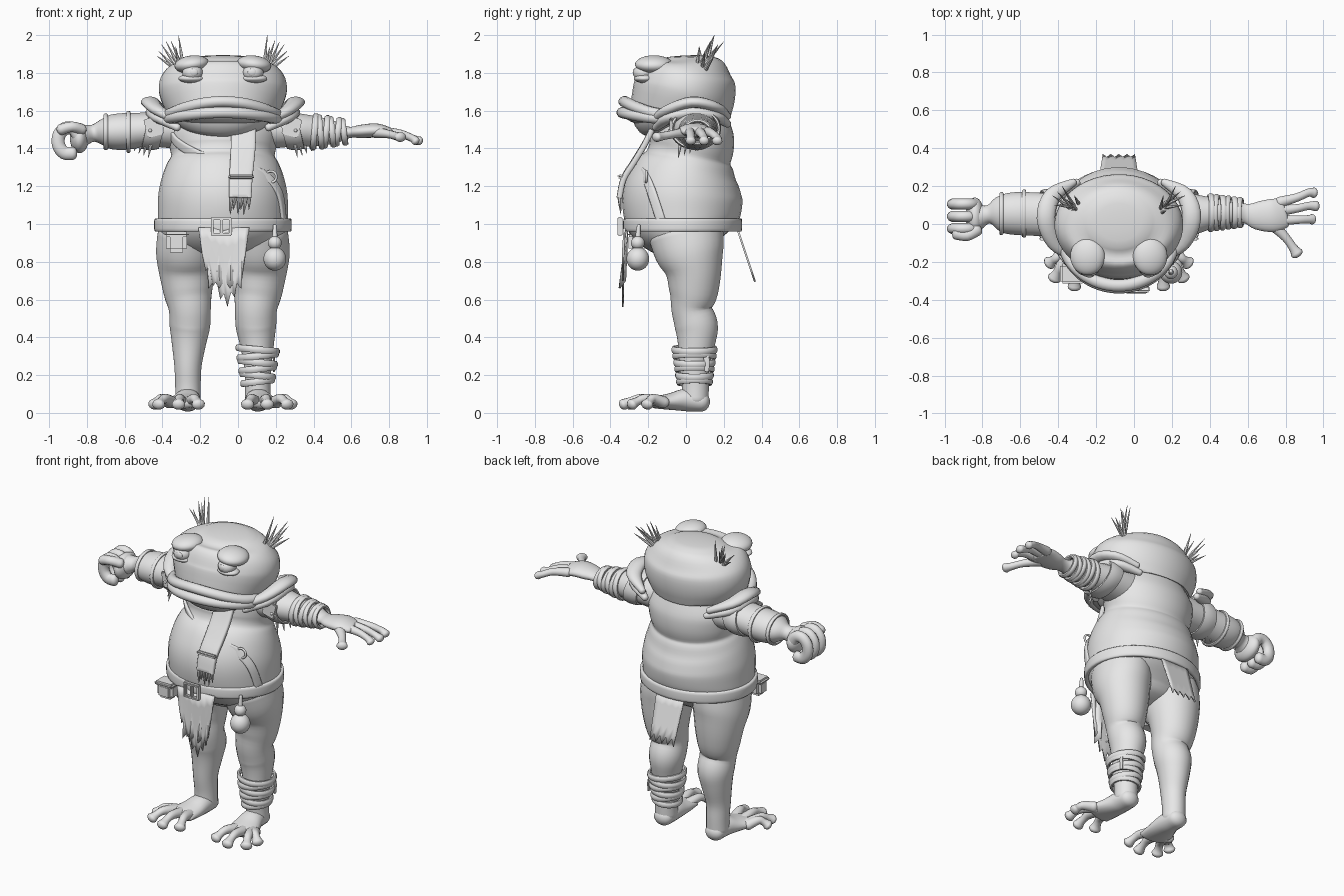
import bpy, bmesh, math, random
from mathutils import Vector

if "Cube" in bpy.data.objects:
    bpy.data.objects.remove(bpy.data.objects["Cube"])

random.seed(4)
CX = -0.08                      # body centre line
grey = bpy.data.materials.new("plain grey")
grey.diffuse_color = (0.8, 0.8, 0.8, 1)
grey.use_nodes = True
grey.node_tree.nodes["Principled BSDF"].inputs["Base Color"].default_value = grey.diffuse_color
radial = lambda p: Vector((p.x - CX, (p.y + 0.02), 0))


def finish(name, bm, angle=50):
    bmesh.ops.recalc_face_normals(bm, faces=bm.faces)
    me = bpy.data.meshes.new(name)
    bm.to_mesh(me)
    bm.free()
    me.materials.append(grey)
    for f in me.polygons:
        f.use_smooth = True
    me.set_sharp_from_angle(angle=math.radians(angle))
    ob = bpy.data.objects.new(name, me)
    bpy.context.collection.objects.link(ob)
    return ob


def smooth_path(pts, closed, steps):
    """Catmull-Rom through (x, y, z, width radius, depth radius)."""
    n, out = len(pts), []
    P = lambda i: Vector(pts[i % n] if closed else pts[max(0, min(n - 1, i))])
    for i in range(n if closed else n - 1):
        a, b, c, d = P(i - 1), P(i), P(i + 1), P(i + 2)
        for k in range(steps):
            t = k / steps
            out.append(0.5 * (2 * b + (c - a) * t + (2 * a - 5 * b + 4 * c - d) * t * t
                              + (3 * b - a - 3 * c + d) * t ** 3))
    if not closed:
        out.append(P(n - 1))
    return out


def tube(name, pts, ref=(0, 0, 1), n=16, cap=0.8, closed=False, boxy=1.0, steps=4):
    path = smooth_path(pts, closed, steps)
    m, rings = len(path), []
    for i, q in enumerate(path):
        c = Vector(q[:3])
        nxt = path[(i + 1) % m] if closed else path[min(i + 1, m - 1)]
        t = (Vector(nxt[:3]) - Vector(path[i - 1 if closed else max(i - 1, 0)][:3])).normalized()
        r = ref(c) if callable(ref) else Vector(ref)
        side = t.cross(r).normalized()
        rings.append((c, side, side.cross(t).normalized(), q[3], q[4], t))
    if not closed and cap > 0:  # rounded ends
        def dome(R, sgn):
            c, s, u, a, b, t = R
            return [(c + t * sgn * cap * min(a, b) * math.sin(w), s, u, a * math.cos(w), b * math.cos(w), t)
                    for w in (0.45, 0.85, 1.2, 1.45)]
        rings = dome(rings[0], -1)[::-1] + rings + dome(rings[-1], 1)
    bm = bmesh.new()
    loops = []
    sp = lambda v: math.copysign(abs(v) ** boxy, v)
    for c, s, u, a, b, t in rings:
        loops.append([bm.verts.new(c + s * a * sp(math.cos(w)) + u * b * sp(math.sin(w)))
                      for w in (2 * math.pi * (k + 0.5) / n for k in range(n))])
    for i in range(len(loops) if closed else len(loops) - 1):
        A, B = loops[i], loops[(i + 1) % len(loops)]
        for k in range(n):
            bm.faces.new((A[k], A[(k + 1) % n], B[(k + 1) % n], B[k]))
    if not closed:
        bm.faces.new(loops[0])
        bm.faces.new(loops[-1])
    return finish(name, bm)


def blob(name, loc, size, tilt=0):
    bm = bmesh.new()
    bmesh.ops.create_uvsphere(bm, u_segments=28, v_segments=18, radius=1)
    ob = finish(name, bm)
    ob.location, ob.scale, ob.rotation_euler = loc, size, (0, tilt, 0)
    return ob


def box(name, loc, size, bevel=0.008, rot=(0, 0, 0)):
    bm = bmesh.new()
    bmesh.ops.create_cube(bm, size=1)
    bmesh.ops.scale(bm, vec=size, verts=bm.verts)
    bmesh.ops.bevel(bm, geom=bm.edges[:], offset=bevel, segments=2, affect='EDGES')
    ob = finish(name, bm, 30)
    ob.location, ob.rotation_euler = loc, rot
    return ob


def spike(name, a, b, r):
    d = [Vector(a).lerp(Vector(b), t) for t in (0, 0.5, 1)]
    return tube(name, [(*d[0], r, r), (*d[1], r * .7, r * .7), (*d[2], .001, .001)],
                ref=(0.2, 1, 0.1), n=6, cap=0, steps=1)


def ring_x(name, x, y, z, ry, rz, w, t, slant=0.0):
    tube(name, [(x + slant * math.sin(a), y + ry * math.cos(a), z + rz * math.sin(a), t, w)
                for a in (k * math.pi / 6 for k in range(12))], ref=(1, 0, 0), n=8, closed=True, steps=3)


def cloth(name, x0, x1, top, lows, thick=0.01):
    """Ragged hanging sheet: top and lows are (y, z)."""
    bm, n = bmesh.new(), len(lows)
    cols = []
    for i, (y, z) in enumerate(lows):
        x = x0 + (x1 - x0) * i / (n - 1)
        T, B = Vector((x, *top)), Vector((x * 0.85 + 0.15 * (x0 + x1) / 2, y, z))
        cols.append([bm.verts.new(T.lerp(B, k / 4)) for k in range(5)])
    for A, B in zip(cols, cols[1:]):
        for k in range(4):
            bm.faces.new((A[k], B[k], B[k + 1], A[k + 1]))
    m = finish(name, bm).modifiers.new("thickness", 'SOLIDIFY')
    m.thickness, m.offset = thick, 0


# torso: z, front y, back y, half width
TORSO = [(.86, -.15, .15, .24), (.92, -.24, .22, .32), (.99, -.31, .275, .342), (1.07, -.335, .295, .345),
         (1.16, -.335, .3, .342), (1.25, -.295, .285, .322), (1.32, -.24, .26, .295), (1.36, -.205, .24, .275),
         (1.42, -.195, .255, .285), (1.5, -.18, .25, .29), (1.58, -.14, .22, .25)]
tube("torso", [(CX, (f + b) / 2, z, w, (b - f) / 2) for z, f, b, w in TORSO], ref=(0, 1, 0), n=40, cap=.35)


def on_torso(deg, z, lift=1.015):
    for A, B in zip(TORSO, TORSO[1:]):
        if A[0] <= z <= B[0]:
            _, f, b, w = Vector(A).lerp(Vector(B), (z - A[0]) / (B[0] - A[0]))
    a = math.radians(deg)
    return CX + w * lift * math.sin(a), (f + b) / 2 - (b - f) / 2 * lift * math.cos(a), z


# head, jaw and lips
HEAD = [(1.53, -.22, .18, .23), (1.58, -.29, .225, .29), (1.65, -.29, .25, .325), (1.72, -.275, .265, .34),
        (1.79, -.25, .255, .322), (1.845, -.2, .22, .265), (1.875, -.14, .16, .18)]
tube("head", [(CX, (f + b) / 2, z, w, (b - f) / 2) for z, f, b, w in HEAD], ref=(0, 1, 0), n=40, cap=.12)
blob("jaw", (CX, -.18, 1.585), (.27, .15, .065))
for name, z, drop, out, r in (("upper_lip", 1.648, .075, .275, .03), ("lower_lip", 1.59, .035, .285, .03)):
    tube(name, [(CX + .3 * math.sin(a), -.05 - out * math.cos(a), z - drop * math.sin(a) ** 2, r * 1.1, r)
                for a in (math.radians(d) for d in range(-80, 81, 20))], n=12)

# straps, belt and buckle
tube("belt", [(*on_torso(d, .995, 1.025), .036, .014) for d in range(0, 360, 15)],
     ref=radial, closed=True, boxy=.5, n=12, steps=2)
tube("chest_strap", [(*on_torso(d, z), .026, .01) for d, z in
                     ((-85, 1.52), (-60, 1.44), (-30, 1.37), (0, 1.325), (25, 1.29), (45, 1.25), (60, 1.16), (68, 1.02))],
     ref=radial, boxy=.5, n=12)
for dx, dz, w, h in ((0, .042, .11, .015), (0, -.042, .11, .015), (-.048, 0, .015, .09), (.048, 0, .015, .09),
                     (0, 0, .015, .09)):
    box("buckle_bar", (-.088 + dx, -.35, .987 + dz), (w, .025, h), .004)
p = on_torso(48, 1.25, 1.06)
tube("strap_ring", [(p[0] + .03 * math.cos(a), p[1], p[2] + .03 * math.sin(a), .007, .007)
                    for a in (k * math.pi / 4 for k in range(8))], ref=(0, 1, 0), closed=True, n=8)

# hanging sash with tassels
tube("sash", [(.03, -.18, 1.5, .066, .016), (.028, -.22, 1.42, .066, .016), (.022, -.275, 1.33, .064, .016),
              (.015, -.33, 1.24, .062, .016), (.012, -.352, 1.14, .06, .016)], ref=(0, 1, 0), boxy=.4, cap=.2)
box("sash_fold", (.016, -.345, 1.25), (.135, .035, .022), rot=(-.3, 0, 0))
for i in range(6):
    x = -.035 + .019 * i
    spike("sash_tassel", (x, -.352, 1.14), (x + random.uniform(-.012, .012), -.345, 1.05 + .025 * (i % 2)), .011)

# loin cloths
lows = [.84, .75, .78, .67, .7, .6, .63, .56, .64, .61, .73, .7, .85]
cloth("front_cloth", -.21, .06, (-.325, .98), [(-.335, z) for z in lows])
cloth("front_under_cloth", -.17, .03, (-.31, .98), [(-.352 + .03 * (i % 2), .66 + .04 * (i % 2)) for i in range(7)])
cloth("rear_cloth", -.18, .02, (.27, .98), [(.365 - .015 * (i % 2), .695 + .045 * (i % 2)) for i in range(9)])

# pouch and gourd
box("pouch", (-.325, -.26, .9), (.11, .09, .1), .02)
box("pouch_lid", (-.325, -.262, .945), (.13, .105, .03), .012)
blob("gourd_base", (.195, -.255, .815), (.06, .06, .062))
blob("gourd_top", (.195, -.255, .9), (.036, .036, .036))
tube("gourd_neck", [(.195, -.255, .92, .016, .016), (.195, -.25, .99, .01, .01)], ref=(0, 1, 0), n=10)

for s, side in ((-1, "right"), (1, "left")):
    X = lambda d: CX + s * d
    # eyes and brows
    blob(side + "_brow", (X(.165), -.17, 1.845), (.092, .1, .047), s * .12)
    blob(side + "_eyeball", (X(.16), -.225, 1.8), (.055, .055, .045))
    blob(side + "_lower_lid", (X(.165), -.22, 1.77), (.07, .055, .024))
    blob(side + "_pupil", (X(.155), -.272, 1.803), (.024, .01, .02))
    # crest bristles
    for d, y, z in ((.34, .1, 1.915), (.325, .17, 1.95), (.3, .2, 1.965), (.275, .13, 1.97), (.235, .15, 2.0),
                    (.25, .07, 1.94), (.35, .15, 1.89)):
        spike(side + "_bristle", (X(.2 + random.uniform(0, .03)), random.uniform(.05, .1), 1.8), (X(d), y, z), .012)
    # shoulder collar rolls
    tube(side + "_collar", [(X(.25), -.17, 1.55, .02, .02), (X(.34), -.1, 1.6, .04, .028), (X(.385), .03, 1.645, .05, .03),
                            (X(.35), .15, 1.62, .045, .028), (X(.24), .22, 1.57, .02, .02)], n=14)
    tube(side + "_collar_lower", [(X(.24), -.16, 1.51, .02, .02), (X(.33), -.09, 1.56, .045, .03),
                                  (X(.355), .03, 1.59, .055, .035), (X(.33), .15, 1.57, .045, .03),
                                  (X(.22), .22, 1.53, .02, .02)], n=14)
    # shoulder guard plates and fringe
    ring_x(side + "_shoulder_guard", X(.36), .05, 1.505, .125, .102, .05, .012, s * -.025)
    box(side + "_guard_plate", (X(.365), -.078, 1.515), (.09, .018, .1), .006, (0, s * .25, 0))
    for dx, dz in ((-.02, .025), (.02, -.02)):
        blob(side + "_guard_rivet", (X(.365 + dx), -.088, 1.515 + dz), (.009, .007, .009))
    for i in range(5):
        d = .38 + .025 * i
        spike(side + "_arm_fringe", (X(d), -.03 + .03 * i, 1.43), (X(d + .015), -.04 + .03 * i, 1.35 + .012 * i), .01)
    # legs
    tube(side + "_leg", [(X(.18), .0, .95, .165, .2), (X(.19), .02, .85, .165, .185), (X(.19), .04, .75, .15, .15),
                         (X(.185), .04, .64, .13, .13), (X(.175), .03, .55, .112, .108), (X(.175), .055, .46, .108, .115),
                         (X(.18), .055, .37, .092, .1), (X(.185), .045, .25, .073, .08), (X(.185), .05, .15, .068, .072),
                         (X(.185), .05, .07, .068, .07)], ref=(0, 1, 0), n=24, cap=.5)
    # feet and toes
    tube(side + "_foot", [(X(.185), .085, .058, .06, .052), (X(.187), .0, .068, .07, .06), (X(.2), -.08, .06, .085, .045),
                          (X(.22), -.16, .055, .1, .032)], n=20)
    for d, y in ((.365, -.205), (.34, -.285), (.235, -.33), (.13, -.3)):
        d0 = .22 + (d - .23) * .45
        tube(side + "_toe", [(X(d0), -.12, .055, .04, .032), (X((d + d0) / 2), (y - .14) / 2, .075, .027, .026),
                             (X(d * .8 + d0 * .2), y * .8 - .028, .062, .024, .022), (X(d), y, .045, .036, .03)], n=12)

# left arm with open hand
tube("left_arm", [(.1, .05, 1.5, .12, .11), (.28, .05, 1.5, .115, .092), (.42, .06, 1.49, .08, .078),
                  (.52, .06, 1.485, .065, .058), (.59, .055, 1.485, .052, .03), (.65, .045, 1.49, .075, .035),
                  (.73, .045, 1.495, .088, .038), (.79, .06, 1.487, .08, .028)], n=24, cap=.6)
for y0, x1, y1 in ((.115, .95, .165), (.07, .96, .095), (.02, .94, .025)):
    tube("left_finger", [(.77, y0, 1.488, .03, .028), (.86, (y0 + y1) / 2, 1.478, .023, .022),
                         (.92, y1, 1.455, .022, .02), (x1, y1, 1.44, .028, .024)], n=12)
tube("left_thumb", [(.73, .0, 1.485, .035, .03), (.8, -.07, 1.475, .024, .022), (.84, -.125, 1.465, .024, .022),
                    (.86, -.155, 1.46, .034, .026)], n=12)
for i in range(6):
    ring_x("left_arm_wrap", .405 + .031 * i, .06, 1.488, .09 - .004 * i, .086 - .005 * i, .017, .013, .008 * (-1) ** i)

# right arm with sleeve and gripping fist
tube("right_arm", [(-.26, .05, 1.5, .12, .11), (-.46, .05, 1.5, .115, .092), (-.6, .055, 1.49, .115, .098),
                   (-.68, .055, 1.487, .106, .09), (-.725, .055, 1.485, .085, .066), (-.77, .05, 1.48, .048, .045),
                   (-.82, .04, 1.47, .07, .06)], n=24)
for x, r in ((-.58, .102), (-.7, .088)):
    ring_x("right_sleeve_band", x, .055, 1.488, r + .016, r, .012, .01)
blob("right_palm", (-.84, .04, 1.455), (.05, .1, .08))
for y in (-.025, .04, .105):
    tube("right_finger", [(-.895 + .058 * math.cos(a), y, 1.44 + .07 * math.sin(a), .036, .03)
                          for a in (math.radians(d) for d in range(20, 331, 45))], ref=(0, 1, 0), n=12)
tube("right_thumb", [(-.83, -.03, 1.5, .035, .03), (-.88, -.06, 1.515, .03, .028), (-.935, -.05, 1.5, .034, .03)], n=12)

# left ankle wraps with loose end
for i in range(6):
    z, r = .165 + .034 * i, .076 + .005 * i
    tube("ankle_wrap", [(CX + .184 + (r + .005) * math.cos(a), .045 + (r + .01) * math.sin(a),
                         z + .01 * (-1) ** i * math.cos(a), .012, .019)
                        for a in (k * math.pi / 6 for k in range(12))], closed=True, n=8, steps=3)
tube("wrap_end", [(.185, .09, .34, .016, .006), (.19, .11, .28, .016, .006), (.19, .11, .22, .012, .005)],
     ref=(1, 0, 0), n=8)
